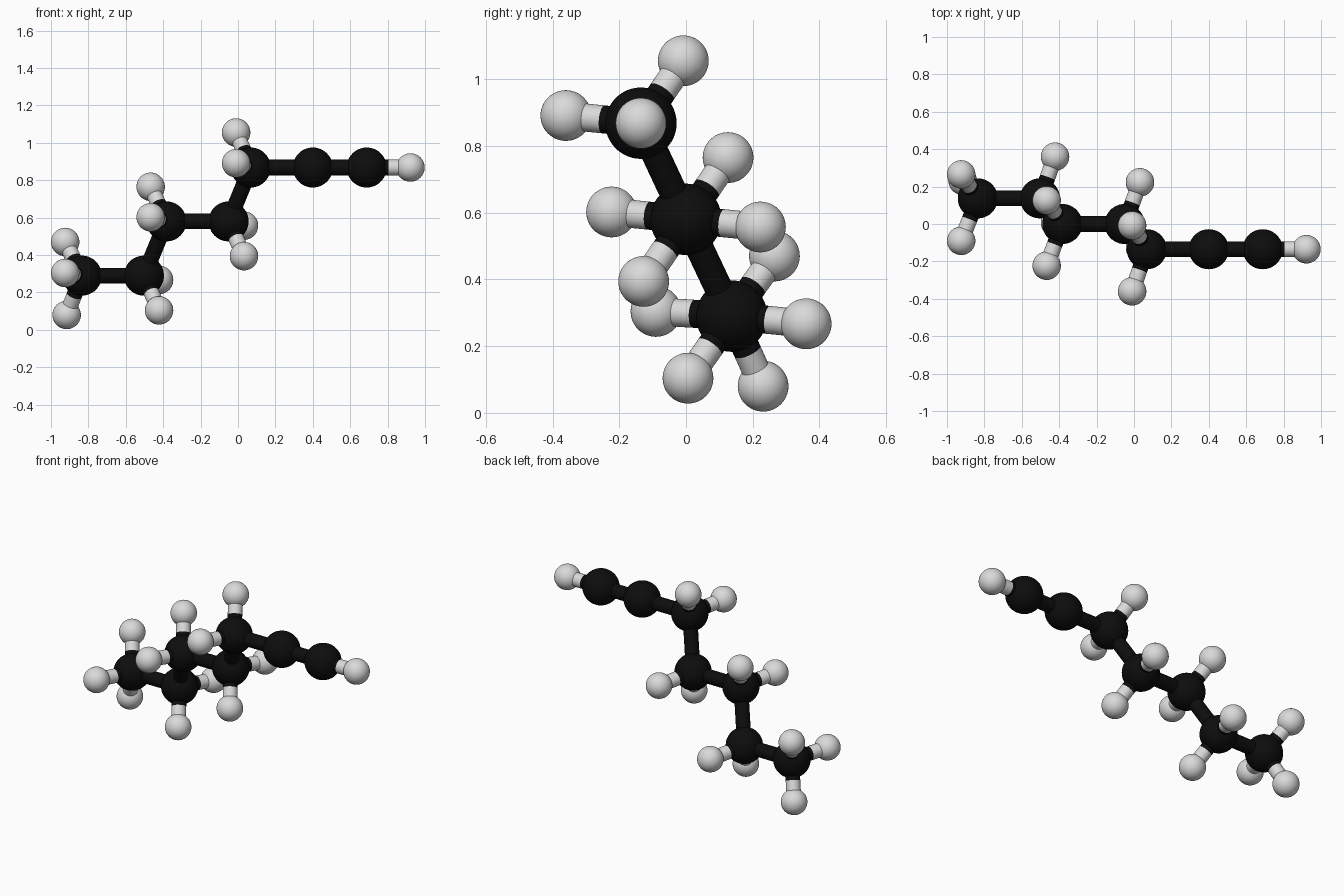
import bpy
from mathutils import Vector

if "Cube" in bpy.data.objects:
    bpy.data.objects.remove(bpy.data.objects["Cube"])

CARBON_R, HYDROGEN_R, BOND_R = 0.107, 0.076, 0.042


def material(name, value):
    m = bpy.data.materials.new(name)
    m.diffuse_color = (value, value, value, 1)
    m.use_nodes = True
    m.node_tree.nodes["Principled BSDF"].inputs["Base Color"].default_value = m.diffuse_color
    return m


black = material("carbon black", 0.004)
white = material("hydrogen white", 0.7)


def finish(name, mat):
    ob = bpy.context.object
    ob.name = name
    ob.data.materials.append(mat)
    bpy.ops.object.shade_smooth_by_angle()


def atom(name, pos, radius, mat):
    bpy.ops.mesh.primitive_uv_sphere_add(segments=48, ring_count=24, radius=radius, location=pos)
    finish(name, mat)


def stick(name, a, b, mat):
    a, b = Vector(a), Vector(b)
    d = b - a
    bpy.ops.mesh.primitive_cylinder_add(vertices=32, radius=BOND_R, depth=d.length, location=(a + b) / 2)
    bpy.context.object.rotation_euler = d.to_track_quat('Z', 'Y').to_euler()
    finish(name, mat)


# Carbon chain, each carbon with the hydrogens attached to it
chain = [
    ((-0.835, 0.137, 0.29), [(-0.924, 0.265, 0.47), (-0.924, -0.09, 0.304), (-0.916, 0.231, 0.08)]),
    ((-0.503, 0.137, 0.29), [(-0.422, 0.36, 0.267), (-0.422, 0.006, 0.104)]),
    ((-0.383, 0.0, 0.58), [(-0.467, 0.126, 0.765), (-0.467, -0.223, 0.602)]),
    ((-0.05, 0.0, 0.58), [(0.032, 0.223, 0.557), (0.032, -0.127, 0.394)]),
    ((0.068, -0.135, 0.868), [(-0.01, -0.008, 1.055), (-0.01, -0.36, 0.891)]),
    ((0.40, -0.135, 0.868), []),
    ((0.688, -0.135, 0.868), [(0.922, -0.135, 0.868)]),
]

for i, (c, hydrogens) in enumerate(chain, 1):
    atom(f"carbon_{i}", c, CARBON_R, black)
    # Bond to the next carbon
    if i < len(chain):
        stick(f"carbon_bond_{i}", c, chain[i][0], black)
    # Hydrogens on two-tone bonds split halfway
    for j, h in enumerate(hydrogens, 1):
        mid = (Vector(c) + Vector(h)) / 2
        atom(f"hydrogen_{i}_{j}", h, HYDROGEN_R, white)
        stick(f"bond_dark_half_{i}_{j}", c, mid, black)
        stick(f"bond_light_half_{i}_{j}", mid, h, white)
